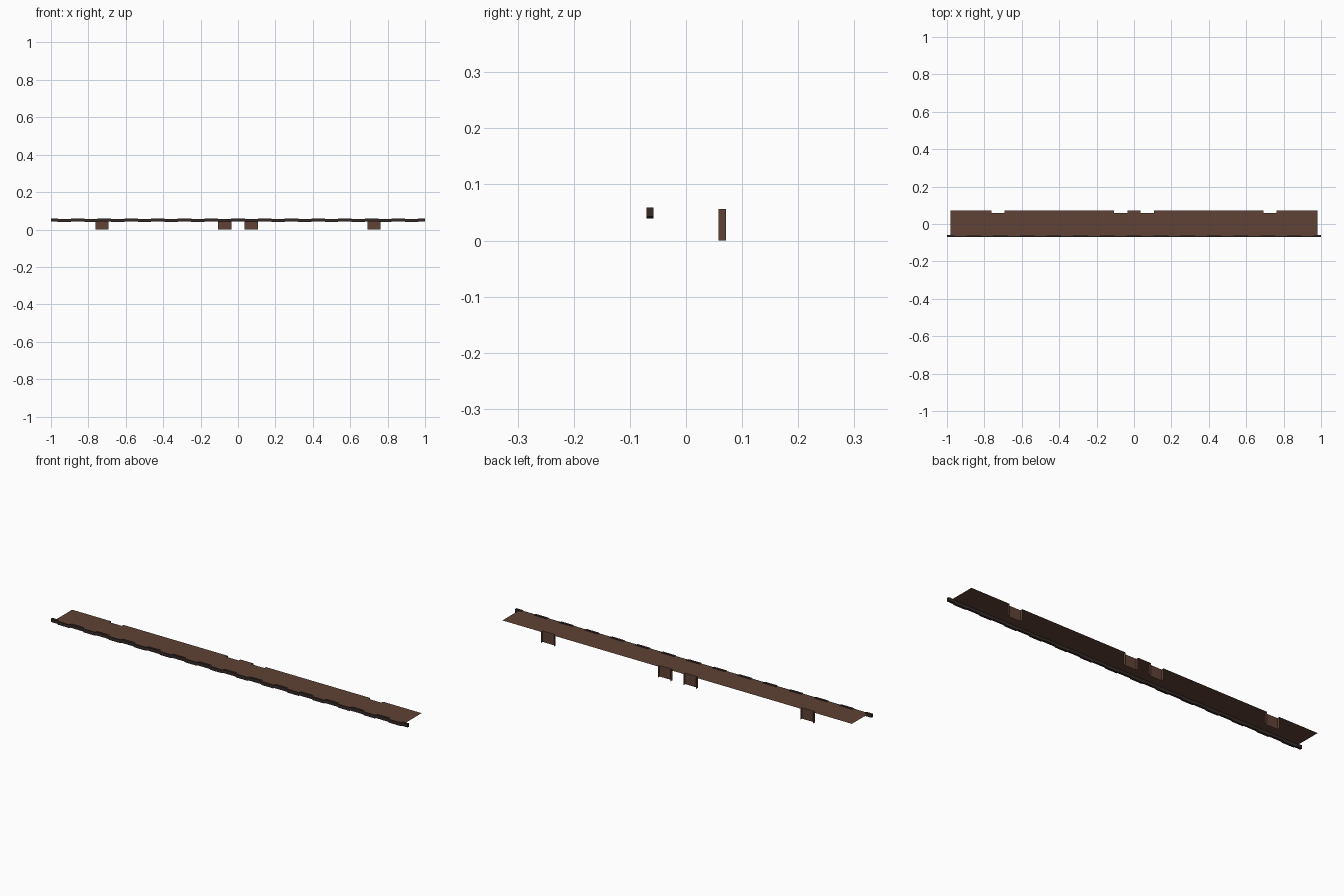
import bpy

if "Cube" in bpy.data.objects:
    bpy.data.objects.remove(bpy.data.objects["Cube"])

def material(name, rgb):
    m = bpy.data.materials.new(name)
    m.diffuse_color = (*rgb, 1)
    m.use_nodes = True
    m.node_tree.nodes["Principled BSDF"].inputs["Base Color"].default_value = m.diffuse_color
    return m

WOOD = material("brown_wood", (0.115, 0.055, 0.037))
DARK = material("dark_trim", (0.035, 0.023, 0.02))

def add_mesh(name, verts, faces, mat):
    me = bpy.data.meshes.new(name)
    me.from_pydata(verts, [], faces)
    me.materials.append(mat)
    ob = bpy.data.objects.new(name, me)
    bpy.context.collection.objects.link(ob)
    return ob

TOP, FRONT, WEB, BACK = 0.056, -0.064, 0.058, 0.071
slots = [(-0.763, -0.692), (-0.107, -0.036), (0.036, 0.107), (0.692, 0.763)]

# thin shelf board, notched along the back edge
outline = [(-0.98, FRONT), (0.98, FRONT), (0.98, BACK)]
for a, b in reversed(slots):
    outline += [(b, BACK), (b, WEB), (a, WEB), (a, BACK)]
outline.append((-0.98, BACK))
add_mesh("shelf_board", [(x, y, TOP) for x, y in outline],
         [list(range(len(outline)))], WOOD)

# open channel brackets hanging below the notches
for i, (a, b) in enumerate(slots):
    path = [(a, BACK), (a, WEB), (b, WEB), (b, BACK)]
    verts = [(x, y, z) for z in (0, TOP) for x, y in path]
    add_mesh(f"bracket_{i + 1}", verts,
             [(k + 1, k, k + 4, k + 5) for k in range(3)], WOOD)

# front trim: a narrow bar stepping gently up and down along its length
period, half, slope = 2 / 14, 0.034, 0.006
stations = [(-1.0, 0.0035)]
for i in range(14):
    c = -1 + i * period
    stations += [(c + half, 0.0035), (c + half + slope, 0),
                 (c + period - half - slope, 0), (c + period - half, 0.0035)]
stations.append((1.0, 0.0035))
section = [(-0.070, 0.039), (-0.058, 0.039), (-0.058, 0.0555), (-0.070, 0.0555)]
verts = [(x, y, z + dz) for x, dz in stations for y, z in section]
faces = [(4 * s + k, 4 * s + 4 + k, 4 * s + 4 + (k + 1) % 4, 4 * s + (k + 1) % 4)
         for s in range(len(stations) - 1) for k in range(4)]
n = len(verts)
faces += [(0, 1, 2, 3), (n - 1, n - 2, n - 3, n - 4)]
trim = add_mesh("front_trim", verts, faces, DARK)

# consistent outward normals on the trim
import bmesh
bm = bmesh.new()
bm.from_mesh(trim.data)
bmesh.ops.recalc_face_normals(bm, faces=bm.faces)
bm.to_mesh(trim.data)
bm.free()
